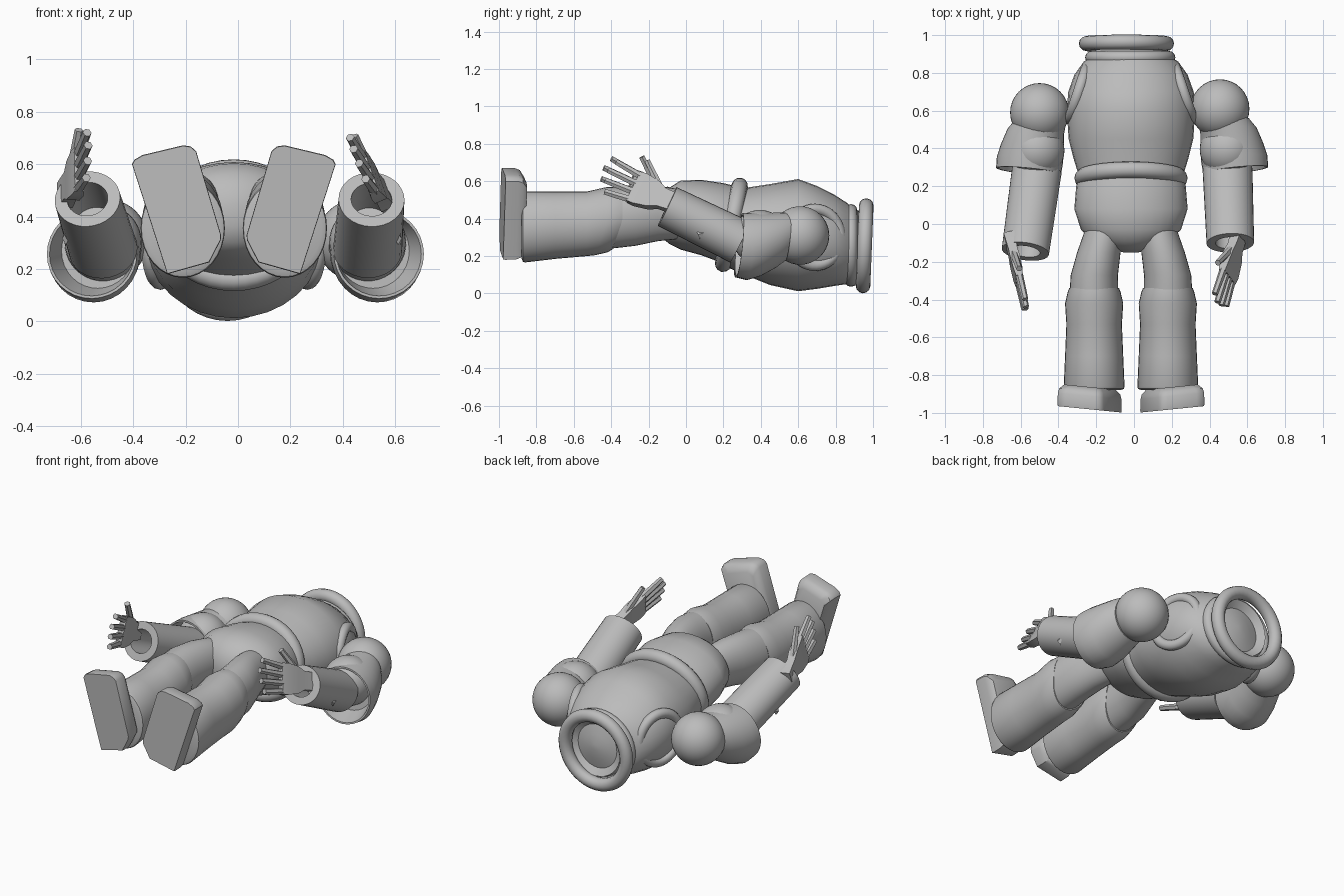
import bpy, bmesh, math
from mathutils import Vector, Matrix

if "Cube" in bpy.data.objects:
    bpy.data.objects.remove(bpy.data.objects["Cube"])

CX = -0.016          # centre line of the body
SIDES = (("right", -1), ("left", 1))

grey = bpy.data.materials.new("plain grey")
grey.use_nodes = True
grey.diffuse_color = (0.5, 0.5, 0.5, 1)
grey.node_tree.nodes["Principled BSDF"].inputs["Base Color"].default_value = (0.5, 0.5, 0.5, 1)
parts = []


def finish(name, bm):
    bmesh.ops.recalc_face_normals(bm, faces=bm.faces)
    mesh = bpy.data.meshes.new(name)
    bm.to_mesh(mesh)
    bm.free()
    mesh.materials.append(grey)
    obj = bpy.data.objects.new(name, mesh)
    bpy.context.collection.objects.link(obj)
    parts.append(obj)
    return obj


def skin(name, rings, loop=False):
    """Bridge equal rings of points into one surface."""
    bm = bmesh.new()
    rows = [[bm.verts.new(p) for p in ring] for ring in rings]
    n = len(rows[0])
    pairs = list(zip(rows, rows[1:])) + ([(rows[-1], rows[0])] if loop else [])
    for a, b in pairs:
        for i in range(n):
            j = (i + 1) % n
            bm.faces.new((a[i], a[j], b[j], b[i]))
    if not loop:
        bm.faces.new(rows[0])
        bm.faces.new(rows[-1])
    return finish(name, bm)


def loft(name, sections, axis=(0, -1, 0), n=32):
    """Sections are (centre, half width, half height) across the axis."""
    d = Vector(axis).normalized()
    u = (Vector((1, 0, 0)) - d * d.x).normalized()
    v = u.cross(d)
    angles = [math.tau * i / n for i in range(n)]
    return skin(name, [[Vector(c) + u * (w * math.cos(a)) + v * (h * math.sin(a))
                        for a in angles] for c, w, h in sections])


def body(name, rows, cx=CX):
    """Rows are (y, half width, low z, high z)."""
    return loft(name, [((cx, y, (lo + hi) / 2), w, (hi - lo) / 2) for y, w, lo, hi in rows])


def torus(name, centre, rx, rz, tube, tilt=0, turn=0, n=40, m=12):
    """Ring around y, tilted about x and turned about z."""
    mat = (Matrix.Translation(centre) @ Matrix.Rotation(turn, 4, "Z")
           @ Matrix.Rotation(tilt, 4, "X"))
    rings = []
    for i in range(n):
        a = math.tau * i / n
        ring = []
        for k in range(m):
            b = math.tau * k / m
            r = tube * math.cos(b)
            ring.append(mat @ Vector(((rx + r) * math.cos(a), tube * math.sin(b),
                                      (rz + r) * math.sin(a))))
        rings.append(ring)
    return skin(name, rings, loop=True)


def ball(name, centre, r):
    bm = bmesh.new()
    bmesh.ops.create_uvsphere(bm, u_segments=32, v_segments=20, radius=r,
                              matrix=Matrix.Translation(centre))
    return finish(name, bm)


# Torso, closed by a shallow dome inside the neck
body("torso", [(.22, .265, .14, .55), (.35, .305, .085, .57), (.45, .33, .045, .585),
               (.6, .34, .012, .612), (.7, .332, .025, .575), (.79, .3, .04, .53),
               (.86, .25, .05, .485), (.89, .2, .06, .455), (.935, .18, .08, .435),
               (.905, .135, .12, .39), (.92, .08, .175, .335), (.93, .02, .24, .275)])
body("pelvis", [(.28, .27, .14, .57), (.2, .29, .16, .59), (.08, .3, .205, .608),
                (-.03, .265, .235, .603), (-.09, .2, .265, .565), (-.13, .125, .3, .52),
                (-.15, .04, .36, .45)])
torus("belt", (CX, .243, .367), .256, .213, .044, -.21)
torus("lower_neck_ring", (-.02, .882, .257), .205, .187, .034)
torus("upper_neck_ring", (-.04, .955, .255), .213, .215, .039, -.04)

# Legs and boots
SOLE = [(-.389, .6), (-.38, .617), (-.349, .635), (-.194, .672), (-.165, .668), (-.144, .65),
        (-.049, .33), (-.05, .31), (-.094, .225), (-.254, .18)]
THIGH = [(.06, .135, .095, .32, .53), (-.05, .147, .103, .29, .56), (-.15, .17, .115, .28, .575),
         (-.27, .194, .125, .255, .575), (-.4, .197, .13, .24, .56)]
for side, s in SIDES:
    loft(side + "_thigh", [((CX + s * x, y, (lo + hi) / 2), w, (hi - lo) / 2)
                           for y, x, w, lo, hi in THIGH])
    shin = body(side + "_shin", [(-.34, .132, .235, .565), (-.36, .14, .22, .568),
                                 (-.42, .154, .205, .57), (-.53, .147, .2, .545),
                                 (-.7, .154, .185, .545), (-.86, .161, .166, .545),
                                 (-.872, .158, .17, .54), (-.88, .14, .19, .52)], CX + s * .195)
    # The top edge dips behind the knee
    for v in shin.data.vertices:
        if v.co.y > -.45:
            v.co.y -= .35 * max(0, .39 - v.co.z)
    mid = Vector((-.21, .42))
    rings = []
    for depth, k in ((0, .99), (.012, 1), (.07, .99), (.095, .95), (.118, .8)):
        pts = [mid + (Vector(p) - mid) * k for p in SOLE]
        rings.append([(CX - s * p.x, -.998 - .1 * (p.x + .049) + depth, p.y) for p in pts])
    skin(side + "_boot", rings)


def hand(side, wrist, d, lean):
    """Palm, four fingers and a thumb laid out in the plane of the hand."""
    d = Vector(d).normalized()
    up = Vector((lean, .35, .88))
    up = (up - d * up.dot(d)).normalized()
    nrm = d.cross(up)

    def at(a, b, c=0):
        return Vector(wrist) + d * a + up * b + nrm * c

    rows = [(-.08, .05, .03), (.02, .055, .024), (.07, .078, .026), (.15, .092, .024),
            (.19, .09, .018)]
    skin(side + "_palm", [[at(a, w, t), at(a, w, -t), at(a, -w, -t), at(a, -w, t)]
                          for a, w, t in rows])
    strips = [("finger_%d" % (i + 1), (.17, .07 - .047 * i), (tip, .095 - .06 * i))
              for i, tip in enumerate((.335, .355, .345, .32))]
    strips.append(("thumb", (.04, .04), (.185, .165)))
    for name, a, b in strips:
        p, q = at(*a), at(*b)
        loft(side + "_" + name, [(p, .021, .021), (q, .017, .017)], q - p, 6)


# Arms: shoulder, elbow, forearm ends, wrist, hand direction and lean
ARMS = {"right": ((-.5, .59, .31), (-.515, .39, .3), (-.515, .28, .275), (-.575, -.145, .467),
                  (-.645, -.13, .51), (.07, -.31, .125), 0),
        "left": ((.455, .61, .31), (.495, .395, .3), (.495, .29, .275), (.51, -.1, .465),
                 (.54, -.11, .5), (-.085, -.31, .125), -.33)}
for side, s in SIDES:
    shoulder, elbow, start, end, wrist, aim, lean = ARMS[side]
    torus(side + "_shoulder_ring", (CX + s * .28, .69, .3), .142, .15, .03, 0, -s * 1.25)
    ball(side + "_shoulder", shoulder, .156)
    ball(side + "_elbow", elbow, .147)

    # Bowl-like cuff around the elbow, open towards the hand
    x, y, z = elbow
    loft(side + "_cuff", [((x - s * .02, y + .15, .305), .135, .13),
                          ((x + s * .005, y + .1, .285), .15, .148),
                          ((x + s * .022, y + .02, .262), .167, .17),
                          ((x + s * .036, y - .05, .252), .176, .181),
                          ((x + s * .043, y - .11, .258), .173, .172),
                          ((x + s * .043, y - .11, .258), .163, .162),
                          ((x + s * .02, y, .27), .14, .145)], (s * .1, -1, .1))

    # Hollow forearm with a thick rim
    a, b = Vector(start), Vector(end)
    loft(side + "_forearm", [(a, .132, .122), (b, .126, .115), (b, .078, .07),
                             (a.lerp(b, .5), .078, .07)], b - a)
    fin = a.lerp(b, .58) + Vector((s * .108, 0, -.07))
    loft(side + "_forearm_fin", [(fin, .014, .026), (fin + Vector((s * .006, .03, .01)), .005, .008)],
         (0, 1, .4), 4)
    hand(side, wrist, aim, lean)

# Smooth rounded surfaces, keep hard edges
bpy.ops.object.select_all(action="DESELECT")
for obj in parts:
    obj.select_set(True)
bpy.context.view_layer.objects.active = parts[0]
bpy.ops.object.shade_smooth_by_angle(angle=math.radians(38))
